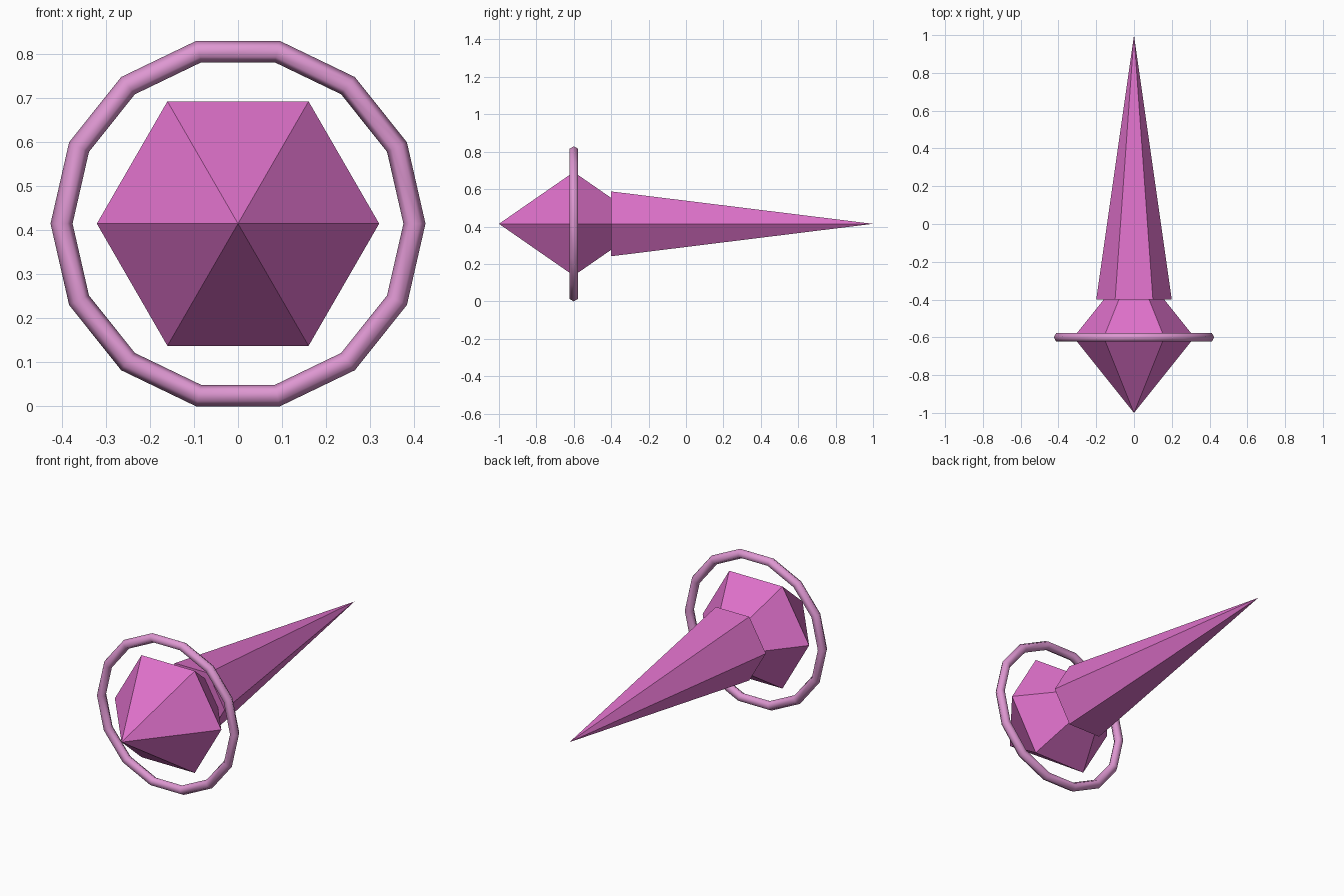
import bpy, bmesh, math

if "Cube" in bpy.data.objects:
    bpy.data.objects.remove(bpy.data.objects["Cube"])

CENTRE_Z = 0.4 * math.cos(math.pi / 14) + 0.025 * math.cos(math.pi / 14)


def material(name, rgb):
    mat = bpy.data.materials.new(name)
    mat.diffuse_color = (*rgb, 1.0)
    mat.use_nodes = True
    mat.node_tree.nodes["Principled BSDF"].inputs["Base Color"].default_value = mat.diffuse_color
    return mat


pink = material("orchid pink", (0.73, 0.165, 0.59))
pale = material("pale pink", (0.73, 0.31, 0.64))


def hex_solid(name, profile, mat):
    """Six-sided solid about the y axis; profile is (y, radius), radius 0 = tip."""
    bm = bmesh.new()
    rows = []
    for y, r in profile:
        count = 6 if r else 1
        rows.append([bm.verts.new((r * math.cos(i * math.pi / 3), y,
                                   CENTRE_Z + r * math.sin(i * math.pi / 3)))
                     for i in range(count)])
    for a, b in zip(rows, rows[1:]):
        for i in range(6):
            j = (i + 1) % 6
            corners = [a[i % len(a)], a[j % len(a)], b[j % len(b)], b[i % len(b)]]
            bm.faces.new(list(dict.fromkeys(corners)))
    for row in (rows[0], rows[-1]):
        if len(row) == 6:
            bm.faces.new(row)
    bmesh.ops.recalc_face_normals(bm, faces=bm.faces)
    mesh = bpy.data.meshes.new(name)
    bm.to_mesh(mesh)
    bm.free()
    mesh.materials.append(mat)
    obj = bpy.data.objects.new(name, mesh)
    bpy.context.collection.objects.link(obj)
    return obj


# Faceted double-pyramid head, its rear tip buried in the spike
hex_solid("crystal_head", [(-1.0, 0), (-0.6, 0.32), (-0.2, 0)], pink)

# Long tapering spike
hex_solid("spike", [(-0.4, 0.2), (1.0, 0)], pink)

# Floating ring around the widest part of the head
bpy.ops.mesh.primitive_torus_add(major_segments=14, minor_segments=6,
                                 major_radius=0.4, minor_radius=0.025,
                                 location=(0, -0.6, CENTRE_Z),
                                 rotation=(math.pi / 2, 0, 0))
ring = bpy.context.object
ring.name = "floating_ring"
ring.data.materials.append(pale)
bpy.ops.object.shade_smooth()
